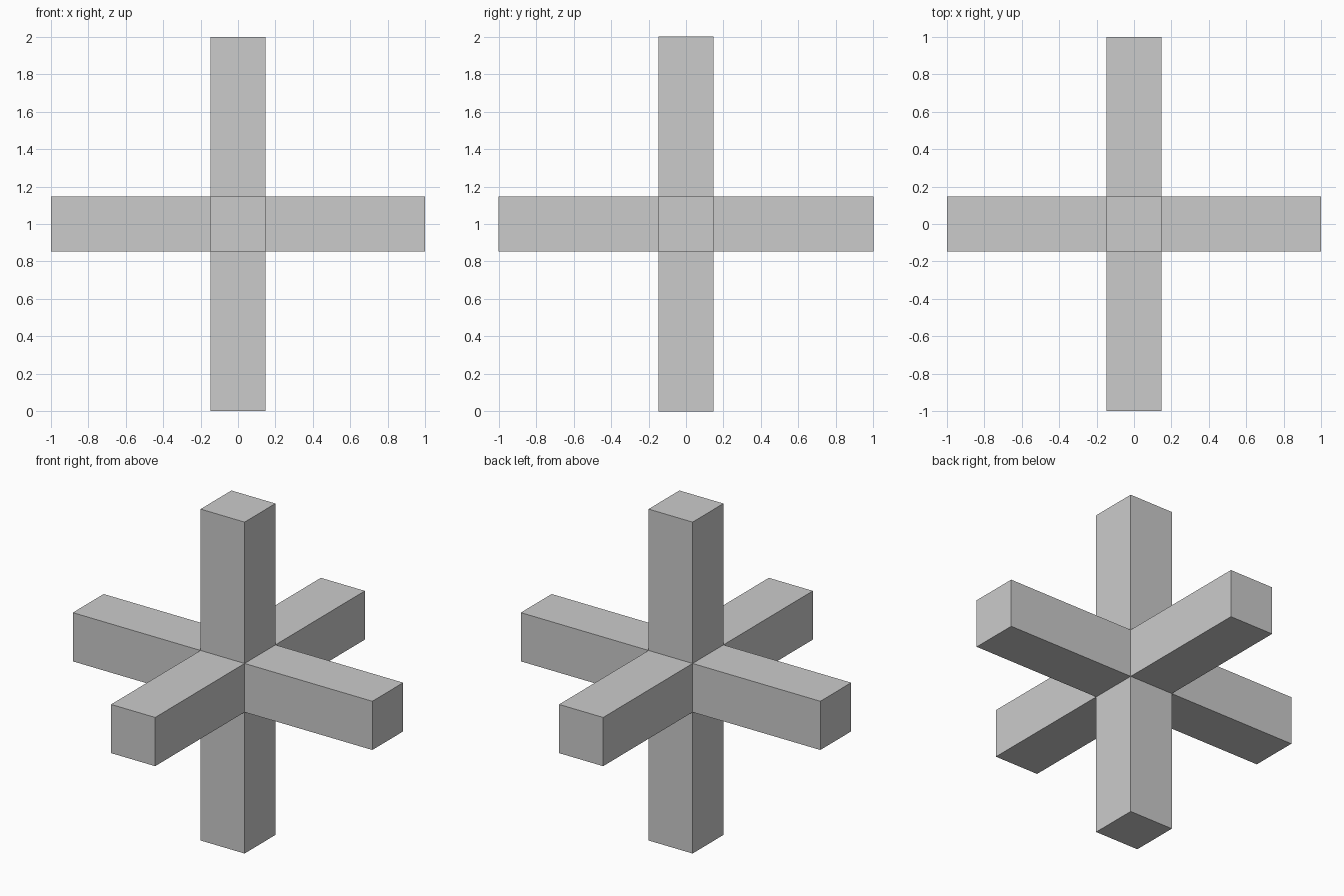
import bpy
import bmesh
from mathutils import Matrix

if "Cube" in bpy.data.objects:
    bpy.data.objects.remove(bpy.data.objects["Cube"])

HALF_WIDTH = 0.147   # half the bar thickness
REACH = 1.0          # distance from centre to each arm tip

# Central cube, one unit above the base
bm = bmesh.new()
bmesh.ops.create_cube(bm, size=2 * HALF_WIDTH,
                      matrix=Matrix.Translation((0, 0, REACH)))
bm.normal_update()

# Six arms: pull every cube face straight outwards
for face in list(bm.faces):
    direction = face.normal.copy()
    arm = bmesh.ops.extrude_discrete_faces(bm, faces=[face])["faces"][0]
    bmesh.ops.translate(bm, verts=arm.verts,
                        vec=direction * (REACH - HALF_WIDTH))

# Join the arms at the core corners
bmesh.ops.remove_doubles(bm, verts=bm.verts, dist=0.0001)
bmesh.ops.recalc_face_normals(bm, faces=bm.faces)

mesh = bpy.data.meshes.new("six_arm_cross")
bm.to_mesh(mesh)
bm.free()
cross = bpy.data.objects.new("six_arm_cross", mesh)
bpy.context.collection.objects.link(cross)
